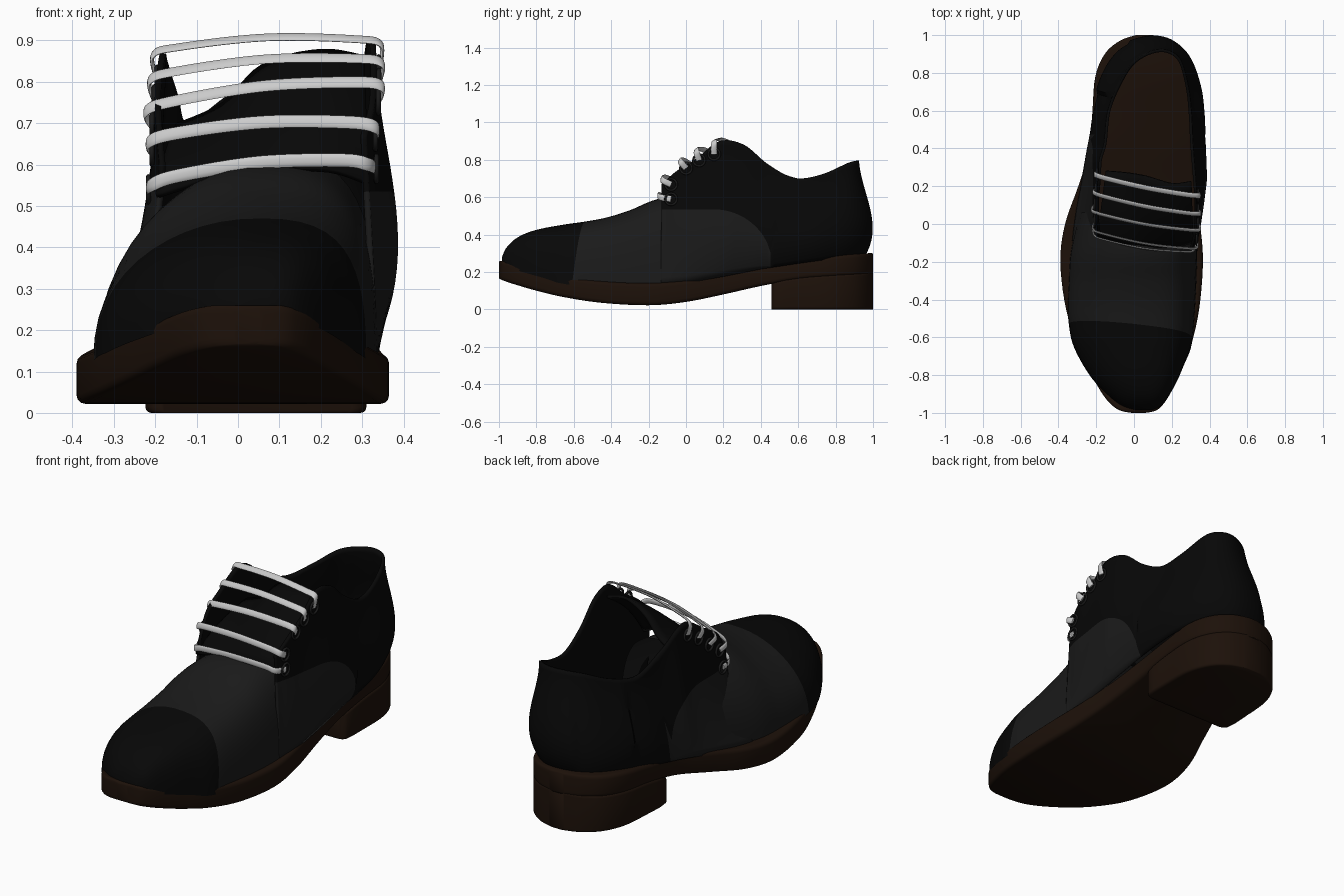
import bpy, bmesh, math
from mathutils import Vector

if "Cube" in bpy.data.objects:
    bpy.data.objects.remove(bpy.data.objects["Cube"])


def material(name, r, g, b):
    m = bpy.data.materials.new(name)
    m.diffuse_color = (r, g, b, 1)
    m.use_nodes = True
    m.node_tree.nodes["Principled BSDF"].inputs["Base Color"].default_value = m.diffuse_color
    return m


BLACK = material("black_leather", .0022, .0022, .0022)
GREY = material("dark_grey_leather", .0105, .0105, .0105)
BROWN = material("brown_sole", .012, .0055, .0028)
WHITE = material("lace_white", .75, .75, .75)


def spline(pts, n):
    """Catmull-Rom samples through points of any dimension."""
    out = []
    for i in range(len(pts) - 1):
        p0, p1, p2, p3 = (pts[max(0, min(len(pts) - 1, i + k))] for k in (-1, 0, 1, 2))
        for s in range(n):
            t = s / n
            out.append([.5 * (2 * b + (c - a) * t + (2 * a - 5 * b + 4 * c - d) * t * t
                              + (3 * b - a - 3 * c + d) * t ** 3)
                        for a, b, c, d in zip(p0, p1, p2, p3)])
    out.append(list(pts[-1]))
    return out


def loft(name, rings, mats, closed=False, caps=(False, False), pick=None, angle=40):
    """Skin a list of point rings; pick(ring, row) chooses the material slot."""
    bm = bmesh.new()
    vs = [[bm.verts.new(p) for p in r] for r in rings]
    m = len(rings[0])
    for i, (a, b) in enumerate(zip(vs, vs[1:])):
        for j in range(m if closed else m - 1):
            k = (j + 1) % m
            f = bm.faces.new((a[j], a[k], b[k], b[j]))
            f.material_index = pick(i, j) if pick else 0
    if caps[0]:
        bm.faces.new(vs[0][::-1])
    if caps[1]:
        bm.faces.new(vs[-1])
    if closed:
        bmesh.ops.recalc_face_normals(bm, faces=bm.faces)
    me = bpy.data.meshes.new(name)
    bm.to_mesh(me)
    bm.free()
    for mt in mats:
        me.materials.append(mt)
    ob = bpy.data.objects.new(name, me)
    bpy.context.collection.objects.link(ob)
    bpy.ops.object.select_all(action='DESELECT')
    ob.select_set(True)
    bpy.context.view_layer.objects.active = ob
    bpy.ops.object.shade_smooth_by_angle(angle=math.radians(angle))
    return ob


def solidify(ob, t):
    s = ob.modifiers.new("thickness", 'SOLIDIFY')
    s.thickness, s.offset = t, -1
    return s


def slab(y, l, r, b, t, rad=.02):
    """Cross-section rectangle with rounded corners."""
    rad = min(rad, (r - l) * .3, (t - b) * .3)
    out = []
    for cx, cz, a0 in ((r - rad, t - rad, 0), (l + rad, t - rad, 90),
                       (l + rad, b + rad, 180), (r - rad, b + rad, 270)):
        for s in range(4):
            a = math.radians(a0 + 30 * s)
            out.append((cx + rad * math.cos(a), y, cz + rad * math.sin(a)))
    return out


# Sole: y, left x, right x, bottom z, top z
SOLE = [(-1, -.01, .06, .165, .255), (-.99, -.065, .11, .16, .26), (-.965, -.11, .145, .15, .255),
        (-.91, -.16, .185, .132, .24), (-.8, -.225, .24, .10, .21), (-.65, -.295, .30, .065, .175),
        (-.45, -.36, .345, .035, .15), (-.2, -.39, .365, .022, .14), (0, -.365, .35, .04, .155),
        (.2, -.295, .325, .08, .19), (.4, -.235, .31, .125, .23), (.6, -.22, .31, .16, .26),
        (.78, -.205, .305, .175, .285), (.9, -.155, .26, .182, .295), (.97, -.075, .185, .187, .30),
        (1, .01, .10, .19, .30)]
S = spline(SOLE, 5)


def sole_top(y):
    for a, b in zip(SOLE, SOLE[1:]):
        if y <= b[0]:
            return a[4] + (b[4] - a[4]) * (y - a[0]) / (b[0] - a[0])
    return .30


loft("sole", [slab(*s) for s in S], [BROWN], True, (True, True), angle=50)

# Heel block with rounded front corners, under the rear of the sole
front = [(.458, -.185, .275, 0, .14), (.463, -.205, .295, 0, .142), (.475, -.218, .305, 0, .145)]
back = [(y, l, r, 0, b + .008) for y, l, r, b, t in S if y > .49]
loft("heel", [slab(*s, rad=.014) for s in front + back], [BROWN], True, (True, True), angle=50)

# Toe cap and vamp: y, left x, right x, top z
VAMP = [(-.985, 0, .10, .275), (-.96, -.07, .145, .33), (-.9, -.145, .19, .385),
        (-.8, -.235, .24, .425), (-.65, -.318, .287, .453), (-.53, -.345, .31, .47),
        (-.42, -.35, .322, .492), (-.3, -.345, .33, .53), (-.15, -.335, .335, .59),
        (.06, -.29, .34, .62)]
V = spline(VAMP, 6)


def arch(y, l, r, top, n=26):
    zb = sole_top(y) - .03
    c, h, out = (l + r) / 2, (r - l) / 2, []
    for i in range(n + 1):
        a = math.pi * (1 - i / n)
        ca, sa = math.cos(a), max(math.sin(a), 0)
        x = min(r, c + h * math.copysign(abs(ca) ** .85, ca) + .23 * h * sa ** 2)
        z = zb + (top - zb) * sa ** .85
        slant = (-.12 * x - .13 * (.46 - z)) * math.exp(-((y + .53) / .17) ** 2)
        out.append((x, y + slant, z))
    return out


loft("toe_cap_and_vamp", [arch(*v) for v in V], [BLACK, GREY], caps=(True, False),
     pick=lambda i, j: int(i >= 30))

# Quarters: left front, round the heel, to right front
# bottom x, bottom y, top x, top y, top z
QUARTER = [(-.334, -.09, -.19, -.06, .60), (-.322, 0, -.20, .02, .72), (-.305, .1, -.2, .13, .79),
           (-.285, .2, -.19, .25, .865), (-.265, .31, -.185, .34, .85), (-.245, .42, -.16, .43, .77),
           (-.208, .6, -.14, .6, .70), (-.16, .78, -.083, .74, .725), (-.08, .90, -.01, .855, .775),
           (.03, .95, .09, .915, .793), (.15, .945, .18, .92, .795), (.25, .86, .25, .865, .78),
           (.31, .72, .29, .72, .72), (.33, .58, .305, .58, .703), (.335, .43, .312, .44, .775),
           (.338, .29, .322, .31, .88), (.34, .15, .332, .18, .90), (.34, .03, .335, .06, .81),
           (.338, -.06, .33, -.05, .74), (.336, -.135, .31, -.13, .67)]
Q = spline(QUARTER, 7)
rings, grey_rings = [], set()
for i, (bx, by, tx, ty, tz) in enumerate(Q):
    a, b = Q[max(i - 1, 0)], Q[min(i + 1, len(Q) - 1)]
    d = Vector((a[1] - b[1], b[0] - a[0], 0)).normalized()
    left = bx < -.03
    if left:
        bulge = .012 + .025 * max(0, min(1, (by - .25) / .3))
    else:
        bulge = .052 * max(.05, min(1, (by + .12) / .35))
    zb = sole_top(by) - .015
    # height of the grey side panel, row 10 follows its edge
    u, tl = max(0, (by - .13) / .33), .4
    if u < 1:
        tl = min(.92, max(.03, (.23 + .305 * math.sqrt(1 - u * u) - zb) / (tz - zb)))
        grey_rings.add(i)
    ring = []
    for j in range(25):
        t = min(1, tl * j / 10 if j <= 10 else tl + (1 - tl) * (j - 10) / 14)
        s = 1 - (1 - t) ** 2.4 if left and by < .7 else t
        p = Vector((bx + (tx - bx) * s, by + (ty - by) * t, zb + (tz - zb) * t))
        ring.append(p + d * bulge * 6.75 * t * (1 - t) ** 2)
    rings.append(ring)

quarters = loft("quarters", rings, [BLACK, GREY, BLACK, BLACK],
                pick=lambda i, j: int(j < 10 and i in grey_rings))
solidify(quarters, .015).material_offset = 2

# Tongue, higher on the right
low = spline([(-.2, -.07, .53), (-.05, -.11, .575), (.08, -.125, .59), (.22, -.125, .59), (.315, -.1, .56)], 5)
high = spline([(-.15, .28, .70), (-.04, .27, .75), (.06, .25, .845), (.2, .21, .88), (.305, .22, .865)], 5)
tongue = loft("tongue", [[Vector(a).lerp(Vector(b), t / 8) + Vector((0, -.02, .02)) * math.sin(math.pi * t / 8)
                          for a, b in zip(low, high)] for t in range(9)], [BLACK])
solidify(tongue, .015)

# Laces with an eyelet ring at each end: left edge, right edge
LACES = [((-.21, -.06, .55), (.315, -.14, .60)), ((-.215, -.03, .655), (.333, -.125, .69)),
         ((-.222, .07, .73), (.347, -.03, .79)), ((-.212, .165, .805), (.347, .055, .845)),
         ((-.205, .26, .865), (.345, .15, .89))]
bpy.context.view_layer.update()
for i, (l, r) in enumerate(LACES):
    k = i / 4
    l, r = Vector(l), Vector(r)
    off = Vector((0, .06 * (1 - k), -.05 * k - .01))
    lift = Vector((0, -.03 + .015 * k, .03))
    ends = {}
    for side, p, sx in (("left", l, -1), ("right", r, 1)):
        q = quarters.closest_point_on_mesh(p + off + Vector((sx * .03, 0, 0)))[1]
        ends[side] = Vector((q.x + sx * .005, p.y + off.y, p.z + off.z))
        bpy.ops.mesh.primitive_torus_add(major_segments=24, minor_segments=8, major_radius=.031,
                                         minor_radius=.006, location=ends[side],
                                         rotation=(0, math.pi / 2, 0))
        ring = bpy.context.object
        ring.name = f"eyelet_{side}_{i + 1}"
        ring.data.materials.append(GREY)
        bpy.ops.object.shade_smooth_by_angle(angle=math.radians(60))
    path = [ends["left"], l, l.lerp(r, .12) + lift * .55, l.lerp(r, .5) + lift,
            l.lerp(r, .88) + lift * .55, r, ends["right"]]
    pts = [Vector(p) for p in spline([tuple(p) for p in path], 8)]
    rings = []
    for j, p in enumerate(pts):
        t = (pts[min(j + 1, len(pts) - 1)] - pts[max(j - 1, 0)]).normalized()
        w = Vector((0, k, 1 - .4 * k))
        w = (w - t * w.dot(t)).normalized()
        n = t.cross(w)
        rings.append([p + w * .016 * math.cos(a) + n * .005 * math.sin(a)
                      for a in (math.tau * s / 10 for s in range(10))])
    loft(f"lace_{i + 1}", rings, [WHITE], True, (True, True), angle=60)
